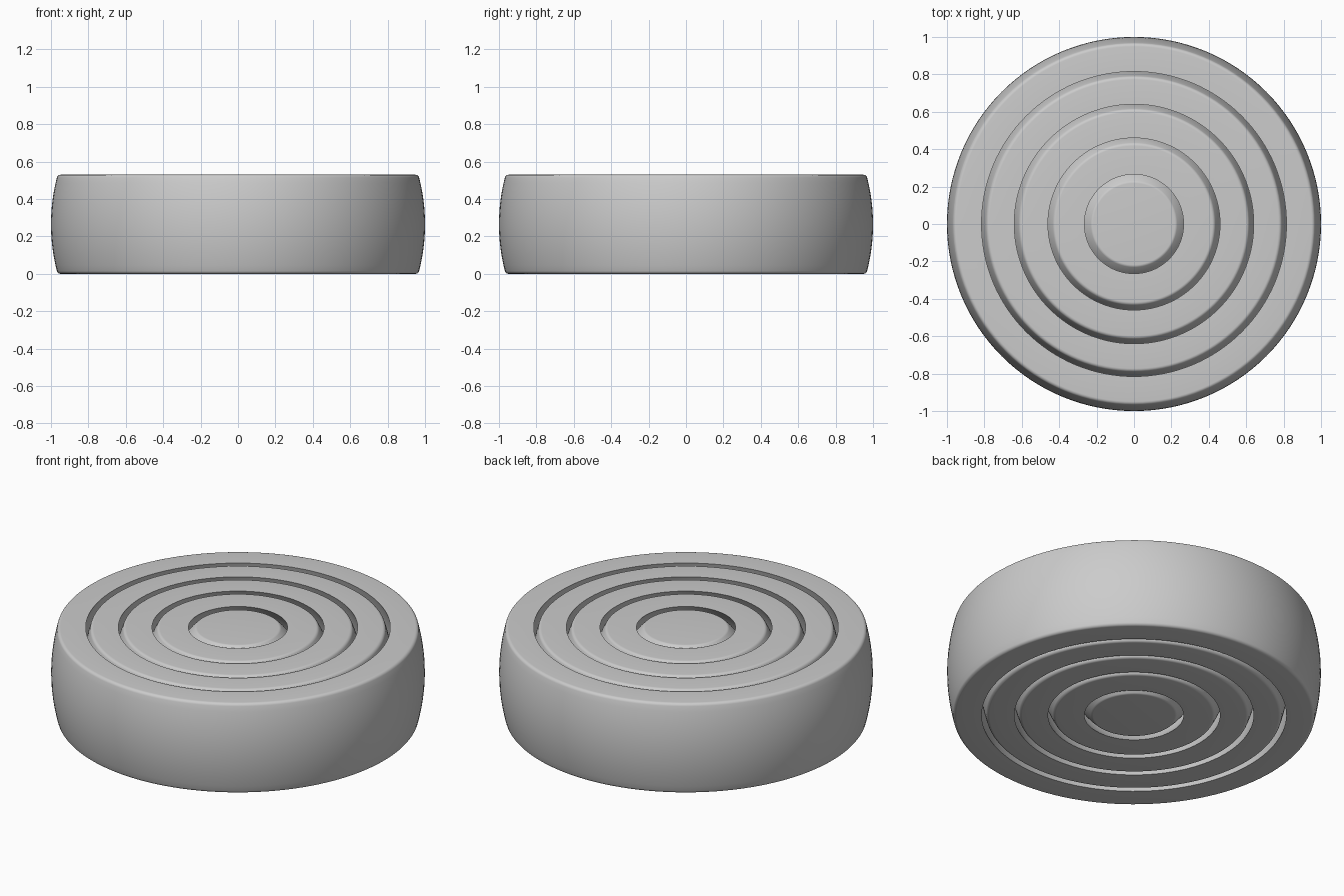
import bpy, bmesh
from math import sqrt, sin, cos, tau, pi, radians, asin

cube = bpy.data.objects.get("Cube")
if cube:
    bpy.data.objects.remove(cube)

HALF = 0.265      # half height of every ring
GAP = 0.027       # clearance between nested spherical walls
FILLET = 0.02     # rounding of the outer rims
SEGMENTS = 128

grey = bpy.data.materials.new("plain grey")
grey.use_nodes = True
colour = (0.6, 0.6, 0.6, 1)
grey.diffuse_color = colour
grey.node_tree.nodes["Principled BSDF"].inputs["Base Color"].default_value = colour


def sphere_arc(radius, height, steps):
    """Points (r, z) on a sphere, from -height up to +height."""
    a = asin(height / radius)
    angles = [a * (2 * i / steps - 1) for i in range(steps + 1)]
    return [(radius * cos(t), radius * sin(t)) for t in angles]


def outer_wall(radius):
    """Bulging outer wall with a rounded rim tangent to wall and top face."""
    cz = HALF - FILLET
    cr = sqrt((radius - FILLET) ** 2 - cz ** 2)
    start = asin(cz / (radius - FILLET))
    angles = [start + (pi / 2 - start) * i / 5 for i in range(6)]
    rim = [(cr + FILLET * cos(t), cz + FILLET * sin(t)) for t in angles]
    wall = sphere_arc(radius, rim[0][1], 16)
    return [(r, -z) for r, z in reversed(rim)] + wall[1:-1] + rim


def lathe(name, profile, closed):
    """Turn a profile about z; an open profile is capped at both ends."""
    bm = bmesh.new()
    loops = [[bm.verts.new((r * cos(tau * k / SEGMENTS),
                            r * sin(tau * k / SEGMENTS), z + HALF))
              for k in range(SEGMENTS)] for r, z in profile]
    pairs = list(zip(loops, loops[1:]))
    if closed:
        pairs.append((loops[-1], loops[0]))
    for low, high in pairs:
        for k in range(SEGMENTS):
            n = (k + 1) % SEGMENTS
            bm.faces.new((low[k], low[n], high[n], high[k]))
    if not closed:
        bm.faces.new(loops[0][::-1])
        bm.faces.new(loops[-1])
    bmesh.ops.recalc_face_normals(bm, faces=bm.faces)
    mesh = bpy.data.meshes.new(name)
    bm.to_mesh(mesh)
    bm.free()
    mesh.materials.append(grey)
    obj = bpy.data.objects.new(name, mesh)
    bpy.context.collection.objects.link(obj)
    bpy.ops.object.select_all(action="DESELECT")
    obj.select_set(True)
    bpy.context.view_layer.objects.active = obj
    bpy.ops.object.shade_smooth_by_angle(angle=radians(30))


# Nested rings, from the outside in; each socket holds the next ring captive
openings = {"outer_ring": 0.815, "second_ring": 0.64,
            "third_ring": 0.46, "inner_ring": 0.265}
radius = 1.0
for name, opening in openings.items():
    socket = sqrt(opening ** 2 + HALF ** 2)
    lathe(name, outer_wall(radius) + sphere_arc(socket, HALF, 16)[::-1], True)
    radius = socket - GAP

# Solid core in the middle
lathe("core", outer_wall(radius), False)
